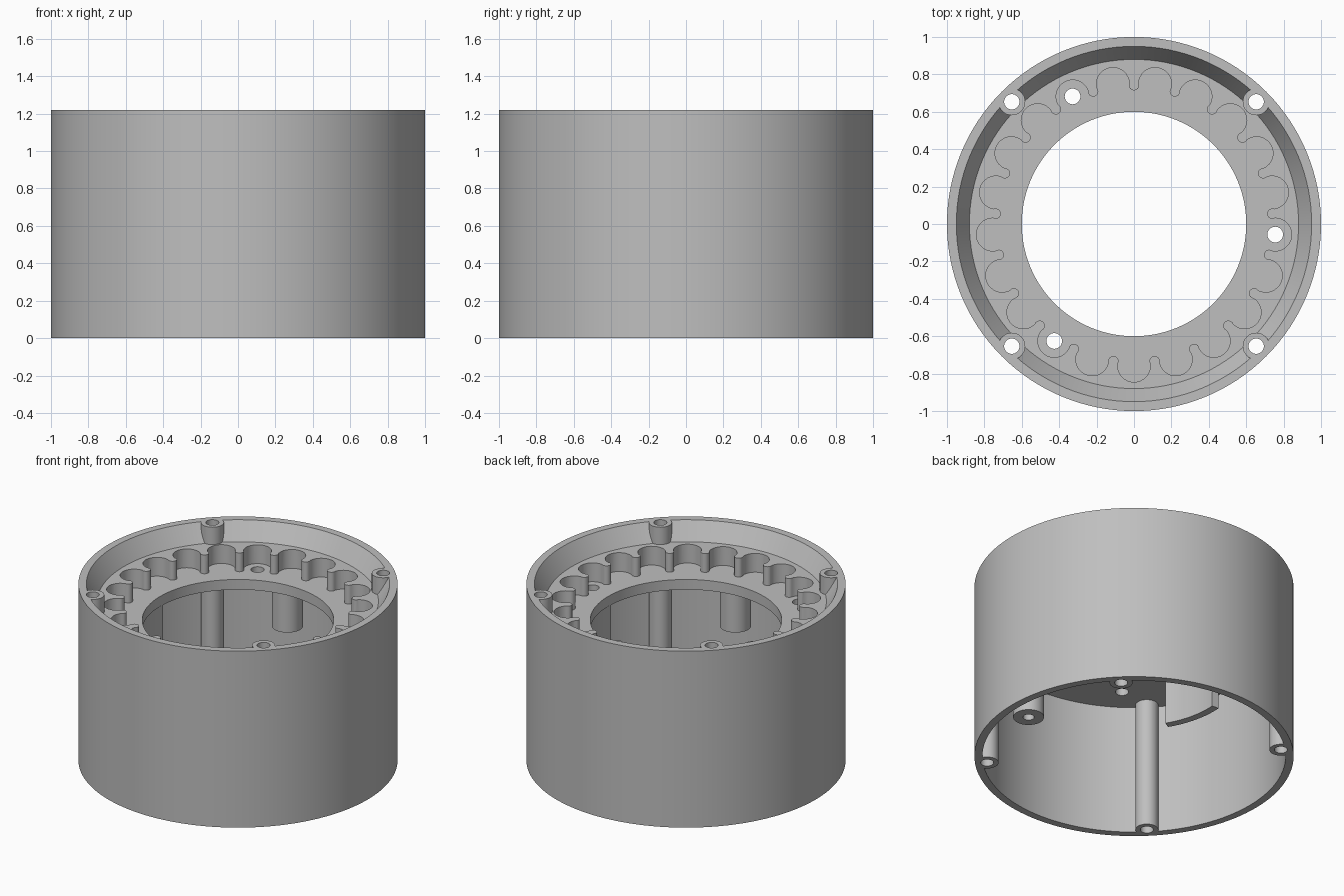
import bpy, bmesh
from math import sin, cos, pi, radians

if "Cube" in bpy.data.objects:
    bpy.data.objects.remove(bpy.data.objects["Cube"])

grey = bpy.data.materials.new("plain grey")
grey.use_nodes = True
colour = (0.52, 0.52, 0.52, 1)
grey.diffuse_color = colour
grey.node_tree.nodes["Principled BSDF"].inputs["Base Color"].default_value = colour

HEIGHT, LEDGE, FLOOR, UNDER, HANG = 1.22, 1.10, 0.97, 0.90, 0.57
LOBES = 21
STEP = 2 * pi / LOBES


def finish(name, bm):
    bmesh.ops.recalc_face_normals(bm, faces=bm.faces)
    mesh = bpy.data.meshes.new(name)
    bm.to_mesh(mesh)
    bm.free()
    mesh.materials.append(grey)
    ob = bpy.data.objects.new(name, mesh)
    bpy.context.collection.objects.link(ob)
    return ob


def lathe(name, profile, start=0, end=2 * pi, steps=128):
    """Revolve a closed (radius, z) profile, capping the ends of a partial turn."""
    bm = bmesh.new()
    full = end - start > 6.28
    rings = []
    for i in range(steps if full else steps + 1):
        a = start + (end - start) * i / steps
        rings.append([bm.verts.new((r * cos(a), r * sin(a), z)) for r, z in profile])
    pairs = list(zip(rings, rings[1:]))
    if full:
        pairs.append((rings[-1], rings[0]))
    else:
        bm.faces.new(rings[0])
        bm.faces.new(rings[-1])
    n = len(profile)
    for p, q in pairs:
        for j in range(n):
            k = (j + 1) % n
            bm.faces.new((p[j], p[k], q[k], q[j]))
    return finish(name, bm)


def prism(name, outline, low, high):
    bm = bmesh.new()
    base = bm.faces.new([bm.verts.new((x, y, low)) for x, y in outline])
    top = bmesh.ops.extrude_face_region(bm, geom=[base])["geom"]
    bmesh.ops.translate(bm, vec=(0, 0, high - low),
                        verts=[v for v in top if isinstance(v, bmesh.types.BMVert)])
    return finish(name, bm)


def rod(name, dist, angle, radius, low, high, sides=32):
    cx, cy = dist * cos(angle), dist * sin(angle)
    ring = [(cx + radius * cos(2 * pi * i / sides), cy + radius * sin(2 * pi * i / sides))
            for i in range(sides)]
    return prism(name, ring, low, high)


def combine(target, tool, operation):
    mod = target.modifiers.new(operation, "BOOLEAN")
    mod.operation, mod.solver, mod.object = operation, "EXACT", tool
    bpy.context.view_layer.objects.active = target
    bpy.ops.object.modifier_apply(modifier=mod.name)
    bpy.data.objects.remove(tool)


def arc(dist, angle, radius, start, end, steps):
    """Points of an arc; its directions are measured from the outward radius."""
    for i in range(steps + 1):
        t = angle + radians(start + (end - start) * i / steps)
        yield dist * cos(angle) + radius * cos(t), dist * sin(angle) + radius * sin(t)


# Housing: outer wall, sloped mouth, ledge and the plate with its round opening
housing = lathe("housing", [(1, 0), (1, HEIGHT), (0.95, HEIGHT), (0.88, LEDGE),
                            (0.6, LEDGE), (0.6, UNDER), (0.95, UNDER), (0.95, 0)])

# Scalloped recess: round lobes between slim rounded teeth
outline = []
for k in range(LOBES):
    a = pi / 2 + STEP * (k + 0.5)
    outline += arc(0.757, a, 0.088, -95, 95, 16)
    outline += arc(0.742, a + STEP / 2, 0.028, -90, -270, 8)
combine(housing, prism("recess_cutter", outline, FLOOR, HEIGHT), "DIFFERENCE")

# Four full-height screw bosses in the wall, drilled through
corners = [pi / 4 + k * pi / 2 for k in range(4)]
for a in corners:
    combine(housing, rod("boss", 0.924, a, 0.072, 0, HEIGHT), "UNION")
for a in corners:
    combine(housing, rod("boss_drill", 0.924, a, 0.041, -0.1, HEIGHT + 0.1), "DIFFERENCE")

# Three holes through the plate, each centred in a lobe
for k in range(3):
    a = pi / 2 + STEP * 1.5 + k * 2 * pi / 3
    combine(housing, rod("plate_drill", 0.757, a, 0.042, UNDER - 0.1, HEIGHT), "DIFFERENCE")

# Parts hanging below the plate, in opposite pairs
parts = [housing]
for side, turn in (("front", 0), ("back", pi)):
    a = radians(-77) + turn
    post = rod(side + "_hanging_post", 0.827, a, 0.097, HANG, UNDER + 0.03)
    combine(post, rod("post_drill", 0.827, a, 0.035, HANG - 0.1, UNDER - 0.03), "DIFFERENCE")
    rib = lathe(side + "_curved_rib", [(0.605, HANG), (0.655, HANG),
                                       (0.655, UNDER + 0.03), (0.605, UNDER + 0.03)],
                radians(-4) + turn, radians(31) + turn, 16)
    parts += [post, rib]

# Smooth the curved walls and keep the rims crisp
bpy.ops.object.select_all(action="DESELECT")
for ob in parts:
    ob.select_set(True)
bpy.context.view_layer.objects.active = housing
bpy.ops.object.shade_smooth_by_angle(angle=radians(30))
